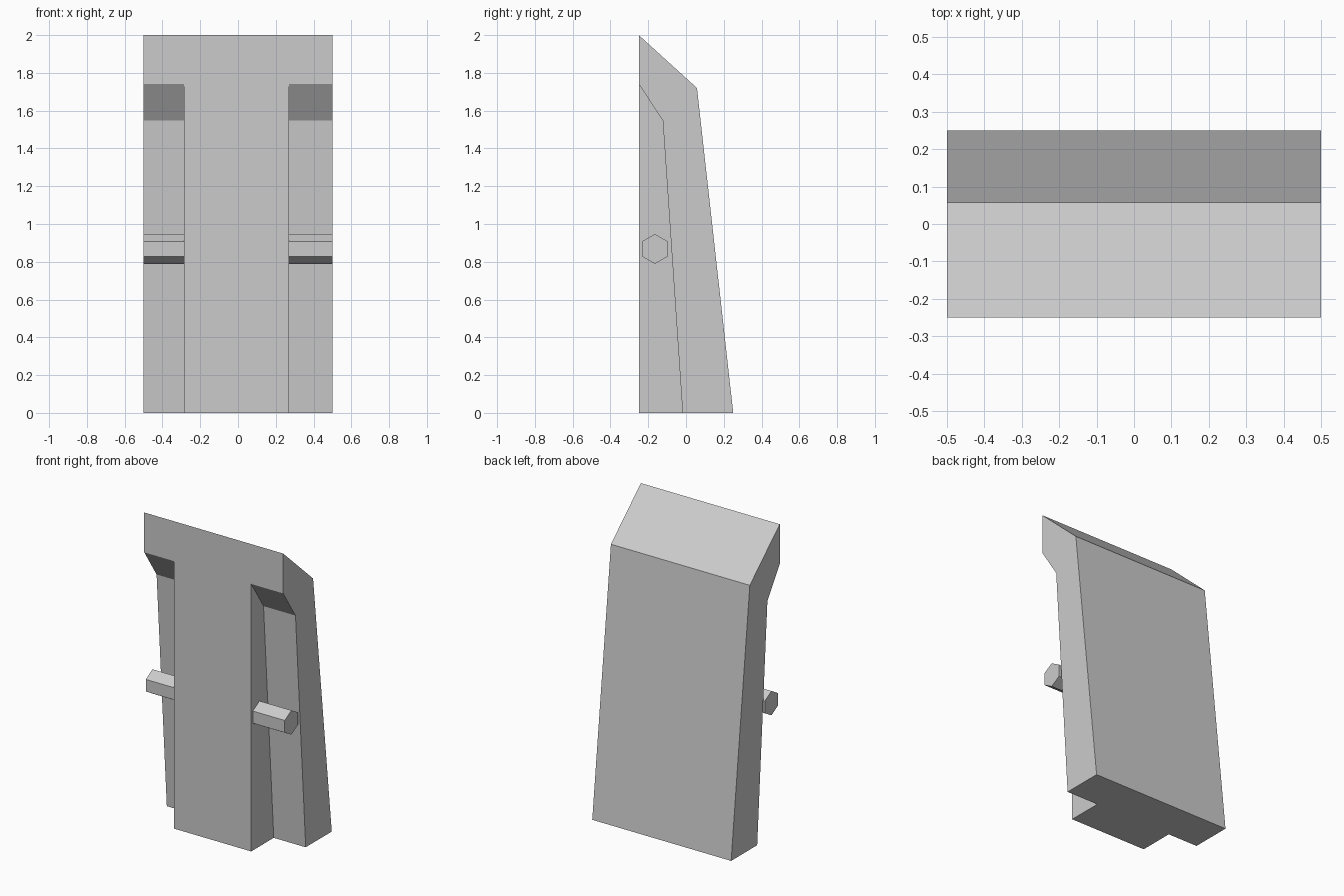
import bpy, bmesh, math

if "Cube" in bpy.data.objects:
    bpy.data.objects.remove(bpy.data.objects["Cube"])


def extrude_profile(name, profile, x0, x1):
    """Solid from a (y, z) side profile swept along x."""
    bm = bmesh.new()
    face = bm.faces.new([bm.verts.new((x0, y, z)) for y, z in profile])
    ext = bmesh.ops.extrude_face_region(bm, geom=[face])
    moved = [v for v in ext["geom"] if isinstance(v, bmesh.types.BMVert)]
    bmesh.ops.translate(bm, verts=moved, vec=(x1 - x0, 0, 0))
    bmesh.ops.recalc_face_normals(bm, faces=bm.faces)
    mesh = bpy.data.meshes.new(name)
    bm.to_mesh(mesh)
    bm.free()
    obj = bpy.data.objects.new(name, mesh)
    bpy.context.collection.objects.link(obj)
    return obj


# Tapered body with a sloping top
body = extrude_profile("body", [(-0.25, 0), (0.25, 0), (0.058, 1.72), (-0.25, 2)], -0.5, 0.5)

# Side recess profile, overshooting the front and the bottom
recess = [(-0.375, 1.93), (-0.123, 1.548), (-0.018, 0), (-0.011, -0.1), (-0.375, -0.1)]

# Hexagonal peg profile, point up
peg = [(-0.165 + 0.079 * math.sin(math.radians(60 * i)),
        0.868 + 0.079 * math.cos(math.radians(60 * i))) for i in range(6)]

# Cut a recess and add a peg on each side of the central column
for side, inner, outer in (("left", -0.285, -0.5), ("right", 0.27, 0.5)):
    overshoot = outer + math.copysign(0.1, outer)
    cutter = extrude_profile(side + "_recess_cutter", recess, inner, overshoot)
    mod = body.modifiers.new(side + "_recess", "BOOLEAN")
    mod.operation = "DIFFERENCE"
    mod.solver = "EXACT"
    mod.object = cutter
    bpy.context.view_layer.objects.active = body
    bpy.ops.object.modifier_apply(modifier=mod.name)
    bpy.data.objects.remove(cutter)
    extrude_profile(side + "_peg", peg, inner, outer)
